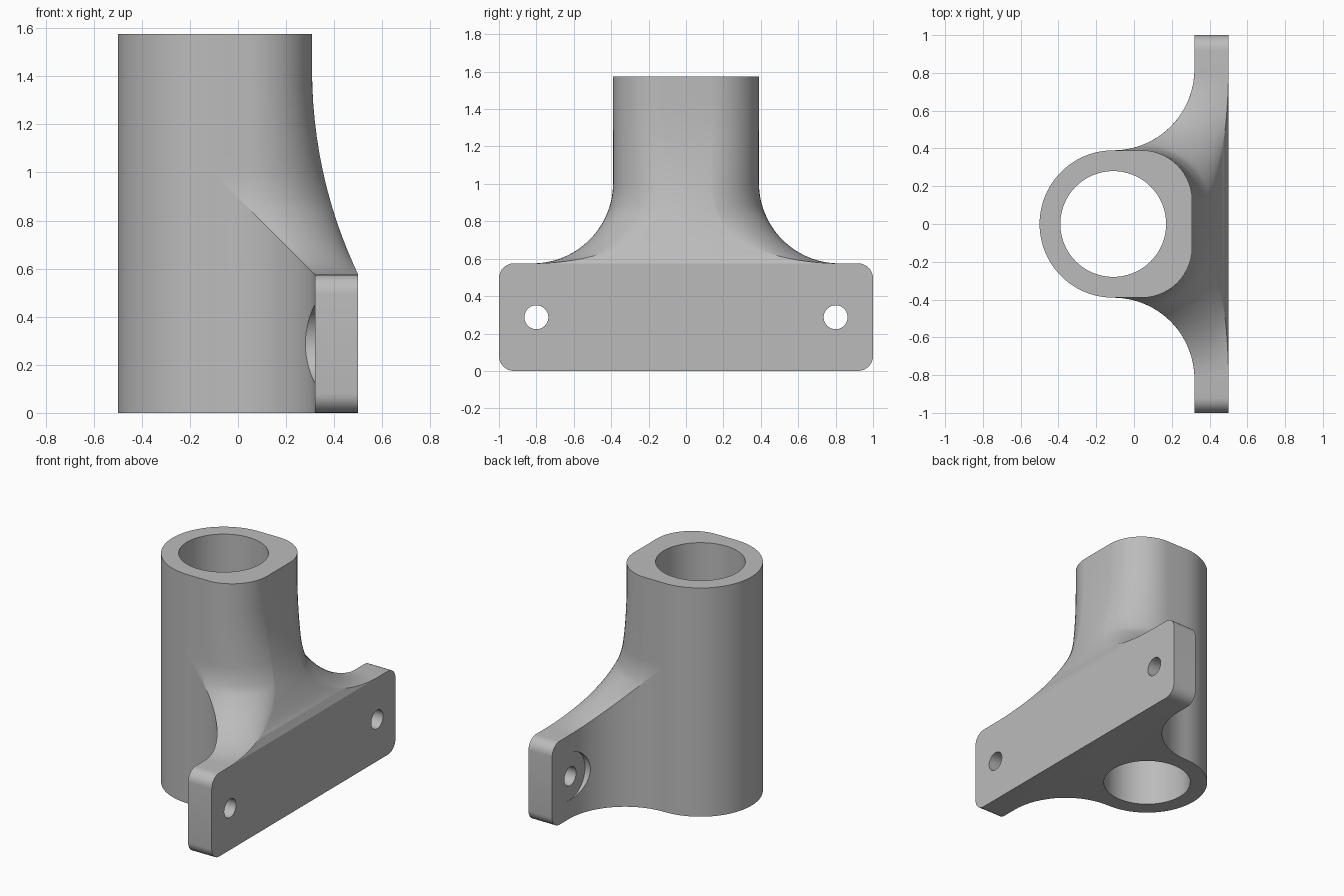
import bpy, bmesh
from math import sin, cos, pi, sqrt, radians

cube = bpy.data.objects.get("Cube")
if cube:
    bpy.data.objects.remove(cube, do_unlink=True)

# Main dimensions
AXIS = -0.11            # tube centre in x
R_OUT, R_IN = 0.39, 0.28
FIL = 0.43              # concave fillet radius, in plan and in elevation
EDGE = R_OUT + FIL      # where the fillets run out in y
PLATE_BACK, PLATE_FRONT = AXIS + FIL, 0.5
PLATE_H, CORNER = 0.575, 0.08
FLARE_TOP = PLATE_H + FIL
HEIGHT = 1.575
NECK = 0.308            # front of the neck at the top
HOLE_Y, HOLE_Z = 0.8, 0.287

metal = bpy.data.materials.new("mid grey")
metal.use_nodes = True
GREY = (0.5, 0.5, 0.5, 1)
metal.diffuse_color = GREY
metal.node_tree.nodes["Principled BSDF"].inputs["Base Color"].default_value = GREY


def front_x(z):
    """Large arc blending the front of the neck into the plate."""
    rise, depth = 0.85, PLATE_FRONT - NECK
    rad = (rise ** 2 + depth ** 2) / (2 * depth)
    d = max(0, PLATE_H + rise - z)
    return NECK + rad - sqrt(rad ** 2 - d ** 2)


def plan_y(x):
    return EDGE - sqrt(max(0, FIL ** 2 - (x - AXIS) ** 2))


def back_and_fillet(end):
    """Half outline: round back, then concave fillet up to x = end."""
    pts = [(AXIS - R_OUT * cos(a), R_OUT * sin(a))
           for a in (pi / 2 * i / 24 for i in range(25))]
    sweep = [sin(pi / 2 * i / 20) for i in range(1, 21)]
    return pts + [(AXIS + (end - AXIS) * s, plan_y(AXIS + (end - AXIS) * s)) for s in sweep]


def plate_section(z):
    d = max(0, CORNER - z, z - (PLATE_H - CORNER))
    y = 1 - CORNER + sqrt(max(0, CORNER ** 2 - d ** 2))
    width = PLATE_FRONT - PLATE_BACK
    return back_and_fillet(PLATE_BACK) + [(PLATE_BACK + width * i / 14, y) for i in range(15)]


def neck_section(z):
    d = max(0, FLARE_TOP - z)
    half = EDGE - sqrt(FIL ** 2 - d ** 2)
    end = AXIS + d
    # Rounded front corner that sharpens to a crease towards the plate
    t = min(1, (z - PLATE_H) / 0.22)
    drop = max(1e-4, 0.255 * sqrt(1 - (1 - t) ** 2))
    start = max(0.04, end)
    run = front_x(z) - start
    rad = (run ** 2 + drop ** 2) / (2 * drop)
    corner = []
    for i in range(15):
        dx = run * sin(pi / 2 * i / 14)
        corner.append((start + dx, half - rad + sqrt(max(0, rad ** 2 - dx ** 2))))
    return back_and_fillet(end) + corner


# Bracket body, lofted through horizontal sections
arc = [CORNER * (1 - cos(pi / 2 * i / 8)) for i in range(9)]
low = arc + [PLATE_H - a for a in reversed(arc)]
high = [PLATE_H + 0.0005 + (FIL - 0.0005) * (1 - cos(pi / 2 * i / 28)) for i in range(29)]
high += [FLARE_TOP + (HEIGHT - FLARE_TOP) * i / 8 for i in range(1, 9)]
sections = [(z, plate_section(z)) for z in low] + [(z, neck_section(z)) for z in high]

bm = bmesh.new()
rings = []
for z, half in sections:
    loop = half + [(x, -y) for x, y in reversed(half[1:])]
    rings.append([bm.verts.new((x, y, z)) for x, y in loop])
for a, b in zip(rings, rings[1:]):
    for i in range(len(a)):
        j = (i + 1) % len(a)
        bm.faces.new((a[i], a[j], b[j], b[i]))
bm.faces.new(rings[0][::-1])
bm.faces.new(rings[-1])
bmesh.ops.remove_doubles(bm, verts=bm.verts, dist=1e-5)
bmesh.ops.recalc_face_normals(bm, faces=bm.faces)
mesh = bpy.data.meshes.new("bracket_body")
bm.to_mesh(mesh)
bm.free()
mesh.materials.append(metal)
body = bpy.data.objects.new("bracket_body", mesh)
bpy.context.collection.objects.link(body)


def cut(name, radius, depth, loc, along_x, sides):
    """Bore a round hole through the body."""
    bpy.ops.mesh.primitive_cylinder_add(vertices=sides, radius=radius, depth=depth, location=loc,
                                        rotation=(0, pi / 2 if along_x else 0, 0))
    cutter = bpy.context.object
    cutter.name = name
    cutter.hide_render = True
    cutter.data.materials.append(metal)
    mod = body.modifiers.new(name, "BOOLEAN")
    mod.operation = "DIFFERENCE"
    mod.solver = "EXACT"
    mod.object = cutter
    bpy.context.view_layer.objects.active = body
    bpy.ops.object.modifier_apply(modifier=name)
    bpy.data.objects.remove(cutter, do_unlink=True)


# Tube bore, bolt holes and the spot faces behind them
cut("tube_bore", R_IN, 4, (AXIS, 0, 0.8), False, 96)
for side in (-1, 1):
    y = side * HOLE_Y
    cut("spot_face", 0.16, 0.222, (PLATE_BACK + 0.002 - 0.111, y, HOLE_Z), True, 64)
    cut("bolt_hole", 0.064, 0.8, (0.4, y, HOLE_Z), True, 40)

bpy.ops.object.select_all(action="DESELECT")
body.select_set(True)
bpy.context.view_layer.objects.active = body
bpy.ops.object.shade_smooth_by_angle(angle=radians(25))
